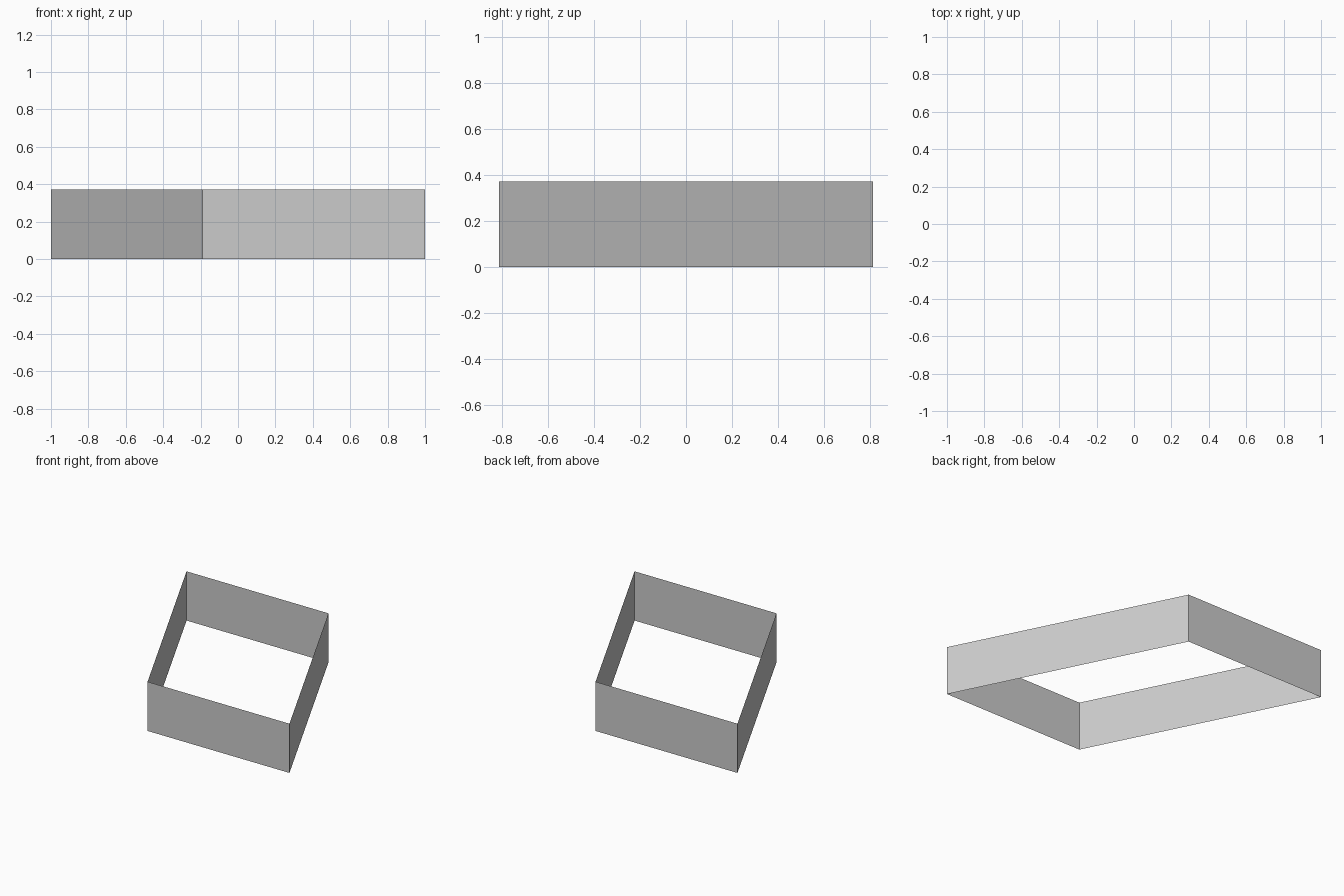
import bpy, bmesh

if "Cube" in bpy.data.objects:
    bpy.data.objects.remove(bpy.data.objects["Cube"])

HEIGHT = 0.373
FOOTPRINT = [(-0.19, -0.812), (1.0, -0.812), (0.19, 0.812), (-1.0, 0.812)]

# Thin, open-topped slanted frame: footprint outline raised into four walls
bm = bmesh.new()
base = [bm.verts.new((x, y, 0)) for x, y in FOOTPRINT]
top = [bm.verts.new((x, y, HEIGHT)) for x, y in FOOTPRINT]
for i in range(4):
    j = (i + 1) % 4
    bm.faces.new((base[i], base[j], top[j], top[i]))

mesh = bpy.data.meshes.new("perimeter_wall")
bm.to_mesh(mesh)
bm.free()
wall = bpy.data.objects.new("perimeter_wall", mesh)
bpy.context.collection.objects.link(wall)
